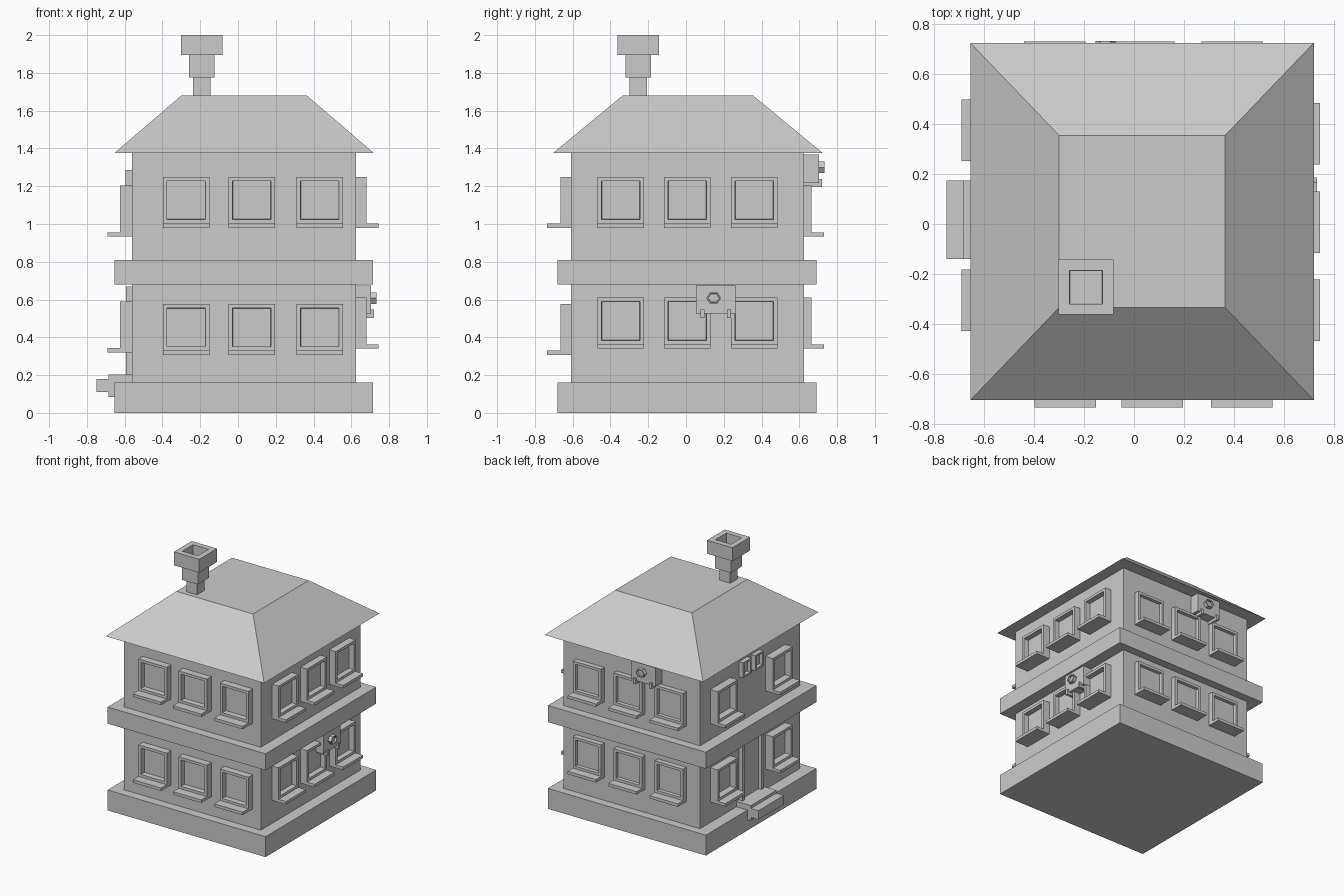
import bpy, bmesh, math
from mathutils import Vector, Matrix

if "Cube" in bpy.data.objects:
    bpy.data.objects.remove(bpy.data.objects["Cube"])


def finish(name, bm):
    bmesh.ops.recalc_face_normals(bm, faces=bm.faces[:])
    me = bpy.data.meshes.new(name)
    bm.to_mesh(me)
    bm.free()
    ob = bpy.data.objects.new(name, me)
    bpy.context.collection.objects.link(ob)
    return ob


def box(name, a, b, recess=None, top=None):
    """Box between corners a and b; recess=(direction, border, depth) sinks one face;
    top=(x0, x1, y0, y1) tapers the upper face."""
    lo = Vector([min(p, q) for p, q in zip(a, b)])
    hi = Vector([max(p, q) for p, q in zip(a, b)])
    bm = bmesh.new()
    bmesh.ops.create_cube(bm, size=1)
    for v in bm.verts:
        up = v.co.z > 0
        r = [hi[i] if v.co[i] > 0 else lo[i] for i in range(3)]
        if top and up:
            r[0] = top[1] if v.co.x > 0 else top[0]
            r[1] = top[3] if v.co.y > 0 else top[2]
        v.co = r
    bmesh.ops.recalc_face_normals(bm, faces=bm.faces[:])
    if recess:
        d, border, depth = recess
        bm.normal_update()
        f = max(bm.faces, key=lambda f: f.normal.dot(d))
        bmesh.ops.inset_individual(bm, faces=[f], thickness=border)
        bmesh.ops.inset_individual(bm, faces=[f], thickness=0.003, depth=-depth)
    return finish(name, bm)


# Each wall: horizontal axis index, outward axis index, outward sign, wall position
WALLS = {
    "front": (0, 1, -1, -0.61),
    "back": (0, 1, 1, 0.625),
    "right": (1, 0, 1, 0.625),
    "left": (1, 0, -1, -0.56),
}


def on_wall(side, u, d, z):
    ui, di, s, w = WALLS[side]
    p = [0, 0, z]
    p[ui], p[di] = u, w + s * d
    return Vector(p)


def outward(side):
    return on_wall(side, 0, 1, 0) - on_wall(side, 0, 0, 0)


def wall_box(name, side, u, d, z, recess=None):
    if recess:
        recess = (outward(side), *recess)
    return box(f"{side}_{name}", on_wall(side, u[0], d[0], z[0]),
               on_wall(side, u[1], d[1], z[1]), recess)


def window(side, u, z):
    proud, reach = {"front": (0.055, 0.125), "back": (0.04, 0.105),
                    "right": (0.055, 0.12), "left": (0.065, 0.13)}[side]
    wall_box("window_frame", side, (u - 0.123, u + 0.123), (-0.01, proud),
             (z + 0.022, z + 0.27), (0.03, proud - 0.015))
    wall_box("window_sill", side, (u - 0.123, u + 0.123), (-0.01, reach), (z, z + 0.023))


def air_unit(side, u, z, fan_u):
    wall_box("air_unit_body", side, (u - 0.105, u + 0.105), (0, 0.08), (z, z + 0.15))
    for du in (-0.07, 0.07):
        wall_box("air_unit_bracket", side, (u + du - 0.01, u + du + 0.01),
                 (0, 0.095), (z - 0.022, z + 0.022))
    # six-sided fan ring with a sunken centre
    n = outward(side)
    bm = bmesh.new()
    rot = n.to_track_quat('Z', 'Y').to_matrix().to_4x4()
    points = []
    for i in range(6):
        a = math.radians(60 * i)
        points.append((fan_u + 0.04 * math.cos(a), z + 0.083 + 0.035 * math.sin(a)))
    f = bm.faces.new([bm.verts.new(on_wall(side, p, 0.075, q)) for p, q in points])
    ext = bmesh.ops.extrude_face_region(bm, geom=[f])["geom"]
    bmesh.ops.translate(bm, vec=n * 0.033,
                        verts=[g for g in ext if isinstance(g, bmesh.types.BMVert)])
    bmesh.ops.recalc_face_normals(bm, faces=bm.faces[:])
    bm.normal_update()
    face = max(bm.faces, key=lambda g: g.normal.dot(n))
    bmesh.ops.inset_individual(bm, faces=[face], thickness=0.008)
    bmesh.ops.inset_individual(bm, faces=[face], thickness=0.002, depth=-0.015)
    finish(f"{side}_air_unit_fan", bm)


# Main masses
box("walls", (-0.56, -0.61, 0.1), (0.625, 0.625, 1.376))
box("base_plinth", (-0.655, -0.68, 0), (0.715, 0.69, 0.16))
box("floor_band", (-0.655, -0.68, 0.68), (0.715, 0.69, 0.81))
box("roof", (-0.655, -0.705, 1.375), (0.72, 0.725, 1.68), top=(-0.30, 0.365, -0.335, 0.355))

# Chimney with a hollow cap
cx, cy = -0.192, -0.253
for part, r, z0, z1 in (("shaft", 0.046, 1.66, 1.776), ("collar", 0.068, 1.775, 1.896)):
    box("chimney_" + part, (cx - r, cy - r, z0), (cx + r, cy + r, z1))
box("chimney_cap", (cx - 0.11, cy - 0.11, 1.895), (cx + 0.11, cy + 0.11, 2.0),
    (Vector((0, 0, 1)), 0.061, 0.095))

# Windows: side -> horizontal centres, sill heights
for side, centres, heights in (
        ("front", (-0.275, 0.073, 0.432), (0.307, 0.98)),
        ("right", (-0.346, 0.007, 0.361), (0.34, 0.98)),
        ("back", (-0.317, 0.04, 0.393), (0.34, 0.933)),
        ("left", (0.375, -0.305), (0.32, 0.933))):
    for u in centres:
        for z in heights:
            window(side, u, z)

# Air units
air_unit("right", 0.157, 0.525, 0.147)
air_unit("back", -0.125, 1.217, -0.115)

# Entrance side: door, two small windows and a step
wall_box("door", "left", (-0.115, 0.145), (-0.01, 0.033), (0.15, 0.67), (0.035, 0.025))
for u in (0.09, -0.06):
    wall_box("small_window", "left", (u - 0.052, u + 0.052), (-0.01, 0.035),
             (1.165, 1.285), (0.02, 0.025))
box("door_step_upper", (-0.685, -0.14, 0.085), (-0.56, 0.175, 0.203))
box("door_step_lower", (-0.75, -0.14, 0.11), (-0.68, 0.175, 0.18))
